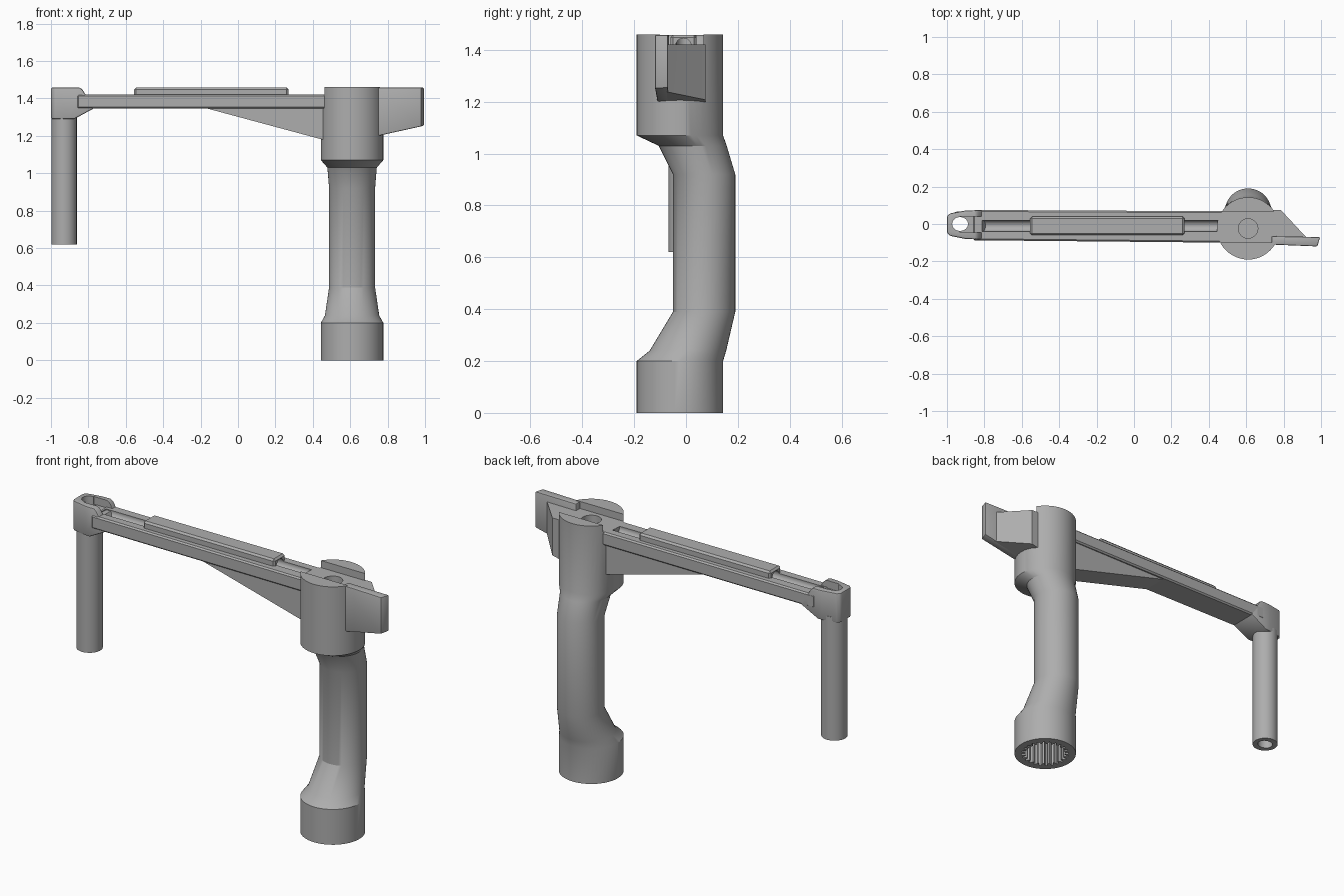
import bpy, bmesh, math
from mathutils import Vector

cube = bpy.data.objects.get("Cube")
if cube:
    bpy.data.objects.remove(cube, do_unlink=True)

grey = bpy.data.materials.new("tool grey")
grey.use_nodes = True
grey.diffuse_color = (0.42, 0.42, 0.42, 1)
grey.node_tree.nodes["Principled BSDF"].inputs["Base Color"].default_value = grey.diffuse_color


def loft(name, rings):
    """Skin a closed solid through equal-length rings of points."""
    bm = bmesh.new()
    rows = [[bm.verts.new(p) for p in ring] for ring in rings]
    n = len(rows[0])
    for a, b in zip(rows, rows[1:]):
        for i in range(n):
            j = (i + 1) % n
            bm.faces.new((a[i], a[j], b[j], b[i]))
    bm.faces.new(rows[0][::-1])
    bm.faces.new(rows[-1])
    bmesh.ops.recalc_face_normals(bm, faces=bm.faces)
    mesh = bpy.data.meshes.new(name)
    bm.to_mesh(mesh)
    bm.free()
    mesh.materials.append(grey)
    ob = bpy.data.objects.new(name, mesh)
    bpy.context.collection.objects.link(ob)
    return ob


def plan(name, pts, z0, z1):
    """Extrude a top outline upwards."""
    return loft(name, [[(x, y, z) for x, y in pts] for z in (z0, z1)])


def side(name, pts, y0, y1):
    """Extrude a front outline in depth."""
    return loft(name, [[(x, y, z) for x, z in pts] for y in (y0, y1)])


def box(name, x0, x1, y0, y1, z0, z1):
    return plan(name, [(x0, y0), (x1, y0), (x1, y1), (x0, y1)], z0, z1)


def circle(cx, cy, rx, ry=None, n=48):
    ry = ry or rx
    angles = [math.tau * i / n for i in range(n)]
    return [(cx + rx * math.cos(a), cy + ry * math.sin(a)) for a in angles]


def apply(ob, mod):
    bpy.ops.object.select_all(action='DESELECT')
    bpy.context.view_layer.objects.active = ob
    ob.select_set(True)
    bpy.ops.object.modifier_apply(modifier=mod.name)


def cut(ob, tool, operation='DIFFERENCE', keep=False):
    mod = ob.modifiers.new("cut", 'BOOLEAN')
    mod.operation, mod.solver, mod.object = operation, 'EXACT', tool
    apply(ob, mod)
    if not keep:
        bpy.data.objects.remove(tool, do_unlink=True)


def bevel(ob, width, segments=2):
    mod = ob.modifiers.new("bevel", 'BEVEL')
    mod.width, mod.segments, mod.limit_method = width, segments, 'ANGLE'
    apply(ob, mod)


def smooth(ob):
    bpy.ops.object.select_all(action='DESELECT')
    bpy.context.view_layer.objects.active = ob
    ob.select_set(True)
    bpy.ops.object.shade_smooth_by_angle(angle=math.radians(28))


POST_X, HEAD_Y = 0.61, -0.024

# Cranked post: height, front y, back y, half width
profile = [(0, -0.19, 0.143, 0.167), (0.2, -0.19, 0.143, 0.167),
           (0.24, -0.14, 0.155, 0.145), (0.39, -0.05, 0.19, 0.123),
           (0.92, -0.05, 0.19, 0.123), (1.03, -0.105, 0.157, 0.132),
           (1.07, -0.19, 0.143, 0.167), (1.46, -0.19, 0.143, 0.167)]
post = loft("cranked_post", [
    [(x, y, z) for x, y in circle(POST_X, (f + b) / 2, w, (b - f) / 2)]
    for z, f, b, w in profile])

# Splined socket in the foot
spline = []
TEETH = 24
for i in range(TEETH * 4):
    radius = 0.128 if i % 4 < 2 else 0.108
    angle = math.tau * (i + 0.25 * (i % 2)) / (TEETH * 4)
    spline.append((POST_X + radius * math.cos(angle), HEAD_Y + radius * math.sin(angle)))
cut(post, plan("socket_cutter", spline, -0.05, 0.18))

# Channel and hole in the head
cut(post, box("channel_cutter", 0.3, 0.9, -0.1, 0.068, 1.42, 1.6))
cut(post, plan("head_hole_cutter", circle(POST_X, HEAD_Y, 0.052), 1.15, 1.6))

# Long arm, with a raised cover bar and a half-round groove
arm = plan("arm", [(-0.86, -0.087), (0.52, -0.1), (0.52, 0.068), (-0.86, 0.075)], 1.345, 1.42)
bevel(arm, 0.008, 1)
bar = side("cover_bar", [(-0.555, 1.41), (0.27, 1.41), (0.27, 1.458), (-0.555, 1.458)],
           -0.06, 0.04)
bevel(bar, 0.01, 1)
for part in (arm, bar):
    groove = loft("groove_cutter", [
        [(x, y, z) for y, z in circle(-0.01, 1.415, 0.03, n=24)] for x in (-0.84, 0.5)])
    cut(part, groove)

# Wedge under the arm
gusset = side("arm_gusset", [(-0.18, 1.35), (0.47, 1.175), (0.55, 1.175), (0.55, 1.35)],
              -0.085, 0.055)

# Thumb lever: low slanted body and a taller front plate
lever = plan("lever_body", [(0.7, -0.1), (0.95, -0.1), (0.92, -0.07), (0.785, 0.075),
                            (0.7, 0.075)], 1.15, 1.42)
plate = plan("lever_plate", [(0.735, -0.11), (0.98, -0.12), (0.995, -0.07), (0.735, -0.065)],
             1.15, 1.458)
for part in (lever, plate):
    cut(part, side("lever_slope_cutter", [(0.6, 1.167), (1.1, 1.277), (1.1, 1.0), (0.6, 1.0)],
                   -0.4, 0.4))
    cut(part, plan("lever_hole_cutter", circle(POST_X, HEAD_Y, 0.052), 1.15, 1.6))
bevel(plate, 0.006)

# End block: front outline trimmed by a tapered top outline
block = side("end_block", [(-1, 1.29), (-0.875, 1.29), (-0.77, 1.347), (-0.815, 1.42),
                           (-0.83, 1.445), (-0.845, 1.458), (-1, 1.458)], -0.2, 0.2)
nose = [(-1.0, -0.045), (-0.985, -0.063), (-0.9, -0.08), (-0.7, -0.087)]
cut(block, plan("block_outline", nose + [(x, -y * 0.9) for x, y in nose[::-1]], 1.2, 1.6),
    'INTERSECT')
bevel(block, 0.008)
cut(block, box("block_slot_cutter", -0.93, -0.7, -0.045, 0.04, 1.415, 1.6))

# Hanging tube, bored through with the block
tube = plan("hanging_tube", circle(-0.93, 0, 0.068), 0.62, 1.32)
for part in (block, tube):
    cut(part, plan("bore_cutter", circle(-0.93, 0, 0.042, 0.037), 0.5, 1.6))

for part in (post, arm, bar, gusset, lever, plate, block, tube):
    smooth(part)
